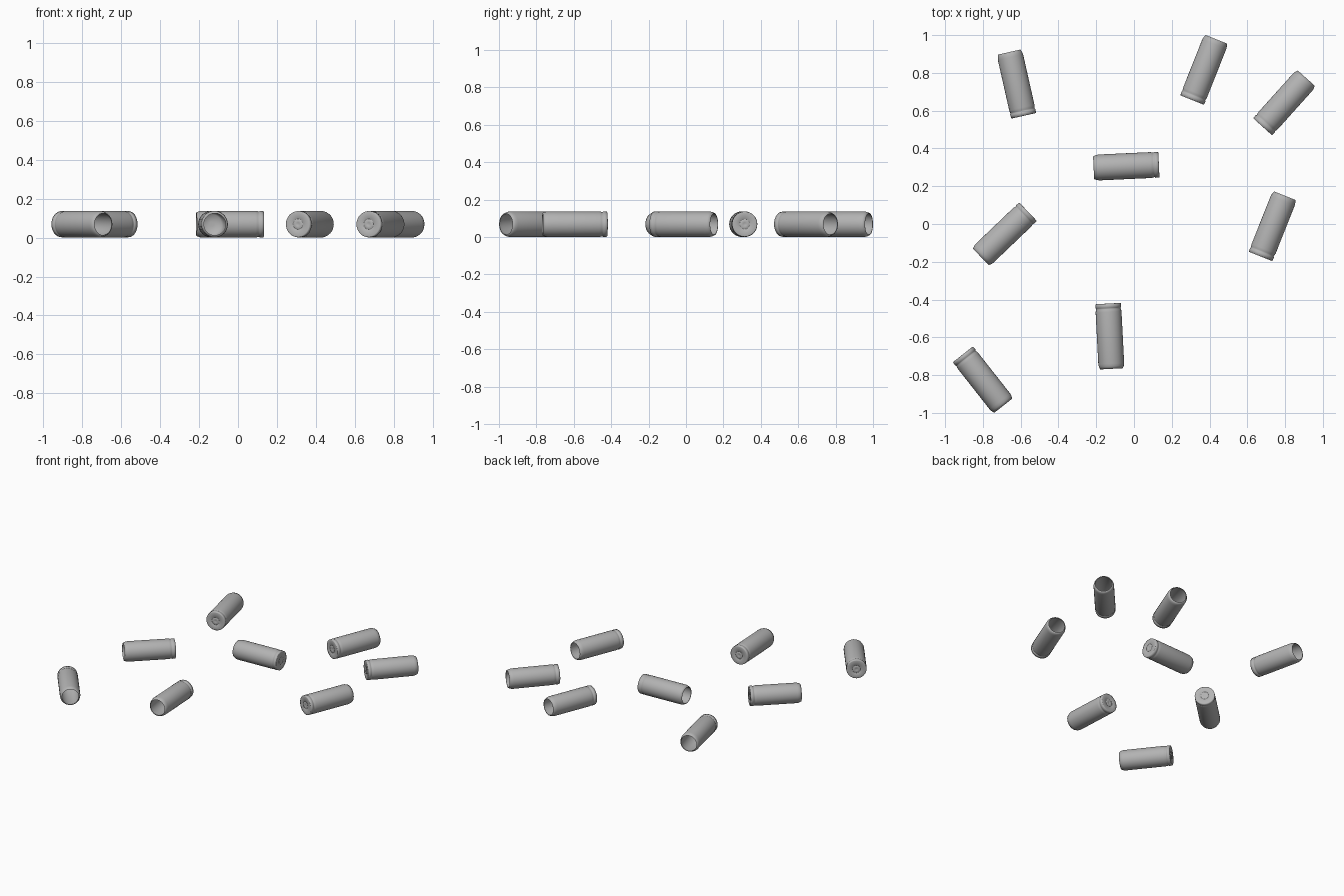
import bpy, bmesh, math
from mathutils import Vector

if "Cube" in bpy.data.objects:
    bpy.data.objects.remove(bpy.data.objects["Cube"])

SIDES = 32
R = 0.0685
LENGTH = 0.346

# Lathe profile (radius, distance from base): primer, rim, groove, wall, mouth, bore
PROFILE = [
    (0.007, 0.0015), (0.010, 0.0003), (0.026, 0.0), (0.027, 0.001), (0.028, 0.0),
    (0.062, 0.0), (0.067, 0.001), (R, 0.021), (0.065, 0.024),
    (0.065, 0.029), (0.067, 0.034), (R, 0.045), (R, 0.318),
    (0.066, 0.332), (0.060, LENGTH), (0.056, LENGTH),
    (0.060, 0.322), (0.060, 0.060), (0.050, 0.045), (0.012, 0.042),
]


def casing_mesh():
    verts, faces = [], []
    for r, x in PROFILE:
        for i in range(SIDES):
            a = 2 * math.pi * i / SIDES
            verts.append((x - LENGTH / 2, r * math.cos(a), r * math.sin(a)))
    for k in range(len(PROFILE) - 1):
        for i in range(SIDES):
            j = (i + 1) % SIDES
            a, b = k * SIDES, (k + 1) * SIDES
            faces.append((a + i, b + i, b + j, a + j))
    # close the primer and the bore floor
    last = (len(PROFILE) - 1) * SIDES
    faces.append(tuple(range(SIDES)))
    faces.append(tuple(reversed(range(last, last + SIDES))))
    mesh = bpy.data.meshes.new("casing")
    mesh.from_pydata(verts, [], faces)
    bm = bmesh.new()
    bm.from_mesh(mesh)
    bmesh.ops.recalc_face_normals(bm, faces=bm.faces)
    bm.to_mesh(mesh)
    bm.free()
    return mesh


# Base centre and mouth centre of every casing on the ground
PLACES = [
    ((-0.584, 0.573), (-0.660, 0.910)),
    ((0.308, 0.657), (0.435, 0.977)),
    ((0.682, 0.516), (0.911, 0.771)),
    ((0.132, 0.314), (-0.214, 0.298)),
    ((-0.561, 0.065), (-0.811, -0.174)),
    ((0.670, -0.172), (0.798, 0.150)),
    ((-0.137, -0.421), (-0.119, -0.767)),
    ((-0.906, -0.690), (-0.692, -0.962)),
]

# Dull dark metal
metal = bpy.data.materials.new("dull_metal")
metal.diffuse_color = (0.45, 0.45, 0.45, 1)
metal.use_nodes = True
metal.node_tree.nodes["Principled BSDF"].inputs["Base Color"].default_value = metal.diffuse_color

mesh = casing_mesh()
mesh.materials.append(metal)
for n, (base, mouth) in enumerate(PLACES, 1):
    b, m = Vector(base), Vector(mouth)
    c, d = (b + m) / 2, m - b
    ob = bpy.data.objects.new(f"spent_casing_{n}", mesh)
    ob.location = (c.x, c.y, R)
    ob.rotation_euler = (0, 0, math.atan2(d.y, d.x))
    bpy.context.collection.objects.link(ob)
    if n == 1:
        # shared mesh, so shading one casing shades them all
        bpy.context.view_layer.objects.active = ob
        ob.select_set(True)
        bpy.ops.object.shade_smooth_by_angle(angle=math.radians(95))
